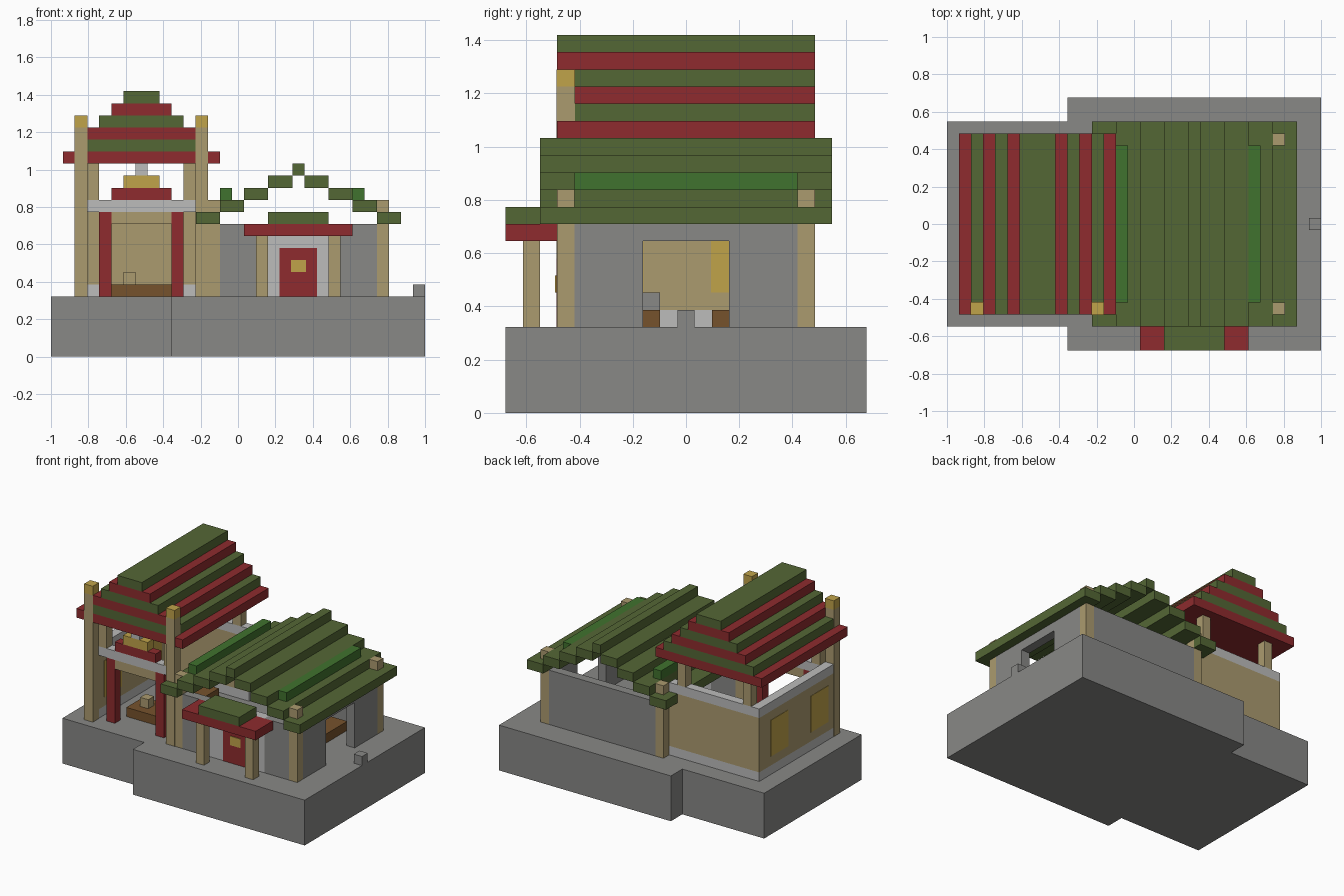
import bpy

cube = bpy.data.objects.get("Cube")
if cube:
    bpy.data.objects.remove(cube, do_unlink=True)

UNIT = 2 / 31  # one building block


def material(name, r, g, b):
    def linear(c):
        c /= 255
        return c / 12.92 if c < 0.04 else ((c + 0.055) / 1.055) ** 2.4
    color = (linear(r), linear(g), linear(b), 1)
    m = bpy.data.materials.new(name)
    m.use_nodes = True
    m.diffuse_color = color
    m.node_tree.nodes["Principled BSDF"].inputs["Base Color"].default_value = color
    return m


STONE = material("stone grey", 136, 136, 134)
PALE = material("pale grey", 188, 188, 187)
TAN = material("tan", 171, 155, 111)
GOLD = material("gold", 192, 163, 74)
RED = material("red", 142, 43, 46)
GREEN = material("roof green", 84, 103, 53)
BRIGHT = material("bright green", 64, 114, 46)
BROWN = material("brown wood", 118, 82, 44)


def box(name, mat, xs, ys, zs, grow=0.0):
    """Box given by block ranges along x, y and z."""
    lo = [r[0] - grow for r in (xs, ys)] + [zs[0]]
    hi = [r[1] + grow for r in (xs, ys)] + [zs[1]]
    shift = (15.5, 10.5, 0)
    corner = [[(v - s) * UNIT for v, s in zip(p, shift)] for p in (lo, hi)]
    verts = [(corner[i][0], corner[j][1], corner[k][2])
             for i in (0, 1) for j in (0, 1) for k in (0, 1)]
    faces = [(0, 1, 3, 2), (4, 6, 7, 5), (0, 4, 5, 1),
             (2, 3, 7, 6), (0, 2, 6, 4), (1, 5, 7, 3)]
    mesh = bpy.data.meshes.new(name)
    mesh.from_pydata(verts, [], faces)
    mesh.materials.append(mat)
    ob = bpy.data.objects.new(name, mesh)
    bpy.context.collection.objects.link(ob)
    return ob


def one(a):
    return (a, a + 1)


# Stepped ground platform and lamp block
box("platform_gate", STONE, (0, 10), (2, 19), (0, 5))
box("platform_house", STONE, (10, 31), (0, 21), (0, 5))
box("lamp_block", STONE, one(30), one(10), one(5))

# Gate hall walls: pale footing, tan wall, pale rail
for part, mat, zs in (("footing", PALE, (5, 6)), ("wall", TAN, (6, 12)), ("rail", PALE, (12, 13))):
    box("hall_left_" + part, mat, (2, 3), (4, 17), zs)
    box("hall_back_" + part, mat, (3, 13), (16, 17), zs)
box("hall_front_rail", PALE, (3, 12), (4, 5), (12, 13))
box("hall_lintel", TAN, (5, 10), (4, 5), (11, 12))
for y in (5, 12):
    box("hall_window", GOLD, (2, 3), (y, y + 3), (7, 11), 0.04)
for x in (4, 10):
    box("hall_red_column", RED, one(x), one(4), (5, 12))
for x in (3, 11):
    for y in (4, 16):
        box("hall_roof_post", TAN, one(x), one(y), (13, 16))

# Tall front poles with gold tips
for x in (2, 12):
    box("tall_pole", TAN, one(x), one(3), (5, 19), 0.03)
    box("tall_pole_tip", GOLD, one(x), one(3), (19, 20), 0.03)

# Crest on the front rail
for inset, mat in enumerate((RED, GOLD, STONE)):
    box("crest_tier", PALE if mat is STONE else mat,
        ((5, 10), (6, 9), (7, 8))[inset], one(4), one(13 + inset))

# Stepped hall roof in alternating colours
for n in range(6):
    box("hall_roof_tier", GREEN if n % 2 else RED, (1 + n, 14 - n), (3, 18), one(16 + n))

# Benches in the hall
for y in (6, 12):
    box("hall_bench", BROWN, (5, 10), (y, y + 3), one(5))
box("bench_cup", TAN, one(6), one(7), one(6))

# House corner posts
for x in (13, 27):
    for y in (3, 17):
        box("house_post", TAN, one(x), one(y), (5, 13))

# House walls with side opening
for x0, x1 in ((14, 17), (24, 27)):
    box("house_front_wall", STONE, (x0, x1), (3, 4), (5, 11))
box("house_back_wall", STONE, (14, 27), (17, 18), (5, 11))
for y0, y1 in ((4, 8), (13, 17)):
    box("house_side_wall", STONE, (27, 28), (y0, y1), (5, 11))
box("house_side_lintel", STONE, (27, 28), (8, 13), (10, 11))

# Door in its pale surround
box("door_surround", PALE, (17, 24), (3, 4), (5, 11))
box("door", RED, (19, 22), (3, 4), (5, 9), 0.05)
box("door_knob_plate", GOLD, (20, 21), (3, 4), (7, 8), 0.12)

# Porch
for x in (17, 23):
    box("porch_post", TAN, one(x), one(1), (5, 10))
box("porch_roof", RED, (16, 25), (0, 3), (10, 11))
box("porch_roof_cap", GREEN, (18, 23), (0, 3), (11, 12))

# Stepped house roof, mirrored about its ridge block
for n in range(4):
    for x in (12 + 2 * n, 27 - 2 * n):
        box("house_roof_step", GREEN, (x, x + 2), (2, 19), one(11 + n))
box("house_roof_ridge", GREEN, one(20), (2, 19), one(15))
for x in (14, 25):
    box("house_roof_strip", BRIGHT, one(x), (4, 17), one(13))

# Furniture inside the house
box("house_table", BROWN, (22, 25), (12, 16), one(5))
box("house_stool", BROWN, (20, 22), (7, 9), one(5))
box("house_pot", STONE, one(20), one(8), one(6))
